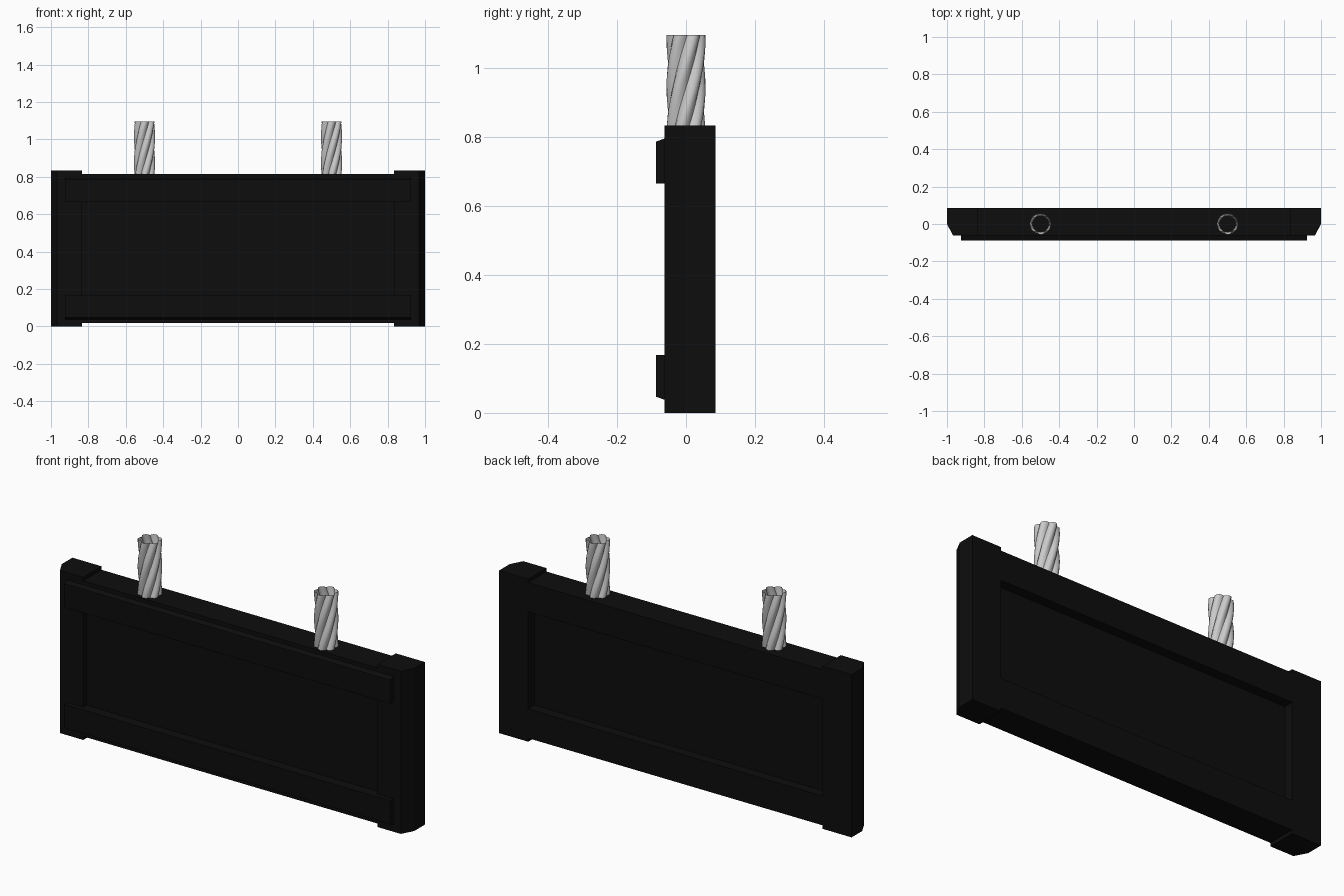
import bpy, bmesh, math

if "Cube" in bpy.data.objects:
    bpy.data.objects.remove(bpy.data.objects["Cube"])

black = bpy.data.materials.new("black_paint")
black.diffuse_color = (0.004, 0.004, 0.004, 1)
black.use_nodes = True
black.node_tree.nodes["Principled BSDF"].inputs["Base Color"].default_value = black.diffuse_color


def make(name, bm, mat=None):
    bmesh.ops.recalc_face_normals(bm, faces=bm.faces)
    me = bpy.data.meshes.new(name)
    bm.to_mesh(me)
    bm.free()
    ob = bpy.data.objects.new(name, me)
    bpy.context.collection.objects.link(ob)
    if mat:
        me.materials.append(mat)
    return ob


def prism(name, points, offset):
    bm = bmesh.new()
    face = bm.faces.new([bm.verts.new(p) for p in points])
    new = bmesh.ops.extrude_face_region(bm, geom=[face])["geom"]
    bmesh.ops.translate(bm, vec=offset,
                        verts=[v for v in new if isinstance(v, bmesh.types.BMVert)])
    return make(name, bm, black)


def box(name, x, y, z):
    pts = [(x[0], y[0], z[0]), (x[1], y[0], z[0]), (x[1], y[1], z[0]), (x[0], y[1], z[0])]
    return prism(name, pts, (0, 0, z[1] - z[0]))


# End posts with a chamfered front outer corner
post = [(0.835, -0.062), (0.967, -0.062), (1.0, 0.0), (1.0, 0.086), (0.835, 0.086)]
for side, s in (("left", -1), ("right", 1)):
    prism(side + "_post", [(s * x, y, 0) for x, y in post], (0, 0, 0.834))

# Horizontal beams and recessed centre board
box("bottom_beam", (-0.835, 0.835), (-0.062, 0.086), (0.018, 0.168))
box("top_beam", (-0.835, 0.835), (-0.062, 0.086), (0.666, 0.816))
box("centre_board", (-0.835, 0.835), (-0.035, 0.036), (0.168, 0.666))

# Raised front rails, sloped on their outer edge
rail = [(-0.062, 0.666), (-0.087, 0.666), (-0.087, 0.787), (-0.062, 0.796)]
prism("top_rail", [(-0.925, y, z) for y, z in rail], (1.85, 0, 0))
prism("bottom_rail", [(-0.925, y, 0.834 - z) for y, z in rail], (1.85, 0, 0))


# Hanging ropes: twisted lobed open tubes
def rope(name, cx, lobes=6, per=6, levels=16):
    bm = bmesh.new()
    n = lobes * per
    rings = []
    for i in range(levels + 1):
        t = i / levels
        ring = []
        for k in range(n):
            r = 0.043 + 0.014 * math.sin(math.pi * (k % per) / per)
            a = 2 * math.pi * k / n + math.radians(125) * t
            ring.append(bm.verts.new((cx + r * math.cos(a), r * math.sin(a),
                                      0.803 + 0.294 * t)))
        rings.append(ring)
    for lo, hi in zip(rings, rings[1:]):
        for k in range(n):
            j = (k + 1) % n
            bm.faces.new((lo[k], lo[j], hi[j], hi[k]))
    ob = make(name, bm)
    bpy.ops.object.select_all(action='DESELECT')
    bpy.context.view_layer.objects.active = ob
    ob.select_set(True)
    bpy.ops.object.shade_smooth_by_angle(angle=math.radians(40))


rope("left_rope", -0.5)
rope("right_rope", 0.5)
